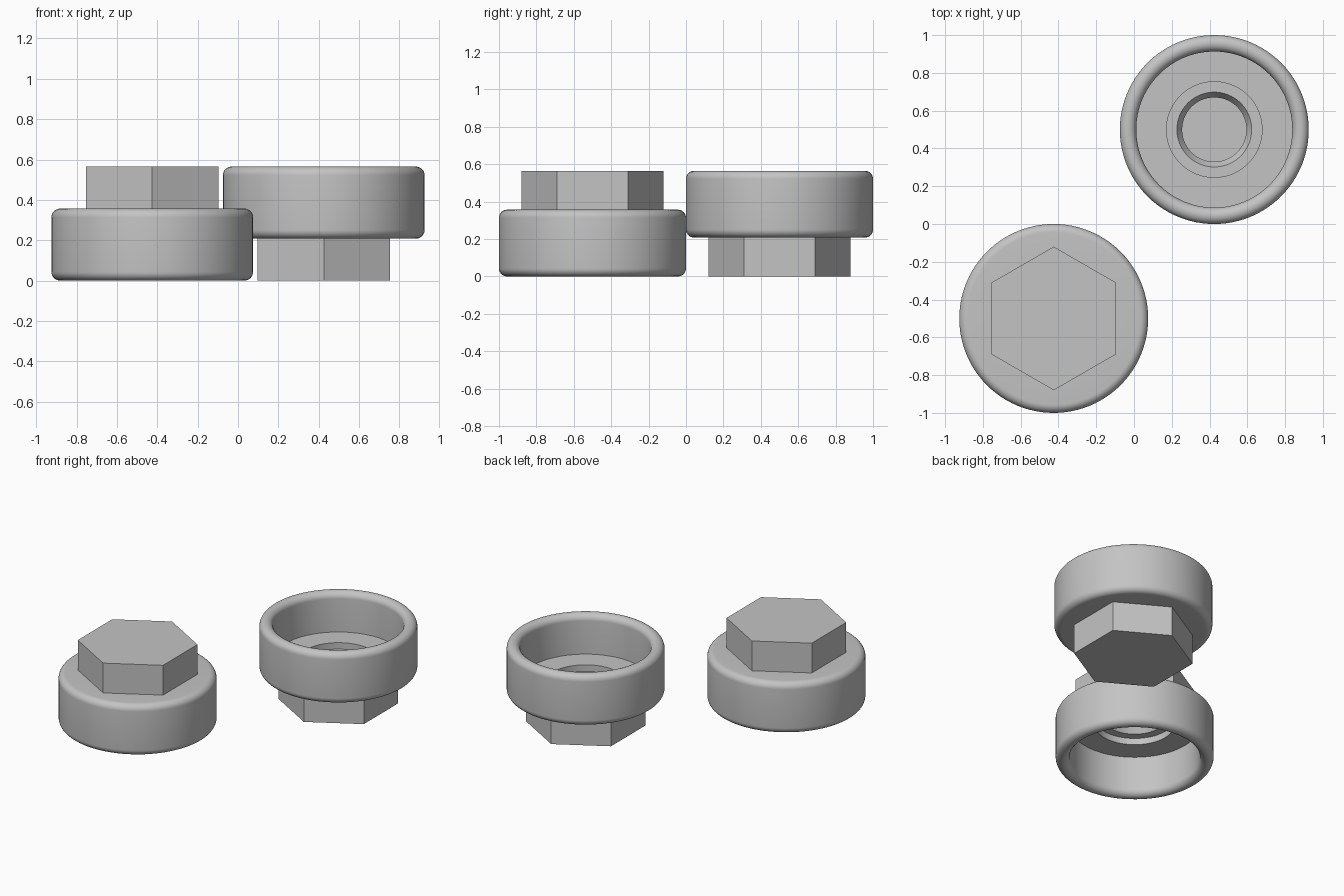
import bpy, bmesh, math
from mathutils import Matrix, Vector

if "Cube" in bpy.data.objects:
    bpy.data.objects.remove(bpy.data.objects["Cube"])

HEIGHT, SHOULDER, RADIUS, BORE = 0.565, 0.208, 0.5, 0.413
HEX_RADIUS = 0.38
ROUND = (RADIUS - BORE) / 2

grey = bpy.data.materials.new("plain grey")
grey.use_nodes = True
grey.diffuse_color = (0.55, 0.55, 0.55, 1)
grey.node_tree.nodes["Principled BSDF"].inputs["Base Color"].default_value = grey.diffuse_color


def arc(r, z, start, end, steps=8):
    """Points of a rounded edge in the (radius, height) plane."""
    angles = [math.radians(start + (end - start) * i / steps) for i in range(steps + 1)]
    return [(r + ROUND * math.cos(a), z + ROUND * math.sin(a)) for a in angles]


def finish(bm, name, place):
    bmesh.ops.transform(bm, matrix=place, verts=bm.verts)
    mesh = bpy.data.meshes.new(name)
    bm.to_mesh(mesh)
    bm.free()
    mesh.materials.append(grey)
    obj = bpy.data.objects.new(name, mesh)
    bpy.context.collection.objects.link(obj)
    return obj


def cup(name, place):
    # Stepped bore, rounded rim and rounded outer wall, turned about z
    profile = [(0, 0.1), (0.17, 0.1), (0.17, 0.2), (0.198, 0.245), (0.253, 0.245),
               (0.253, 0.29), (BORE, 0.29)]
    profile += arc(BORE + ROUND, HEIGHT - ROUND, 180, 0, 16)
    profile += arc(RADIUS - ROUND, SHOULDER + ROUND, 0, -90)
    profile += [(0.3, SHOULDER)]
    bm = bmesh.new()
    verts = [bm.verts.new((r, 0, z)) for r, z in profile]
    edges = [bm.edges.new(pair) for pair in zip(verts, verts[1:])]
    bmesh.ops.spin(bm, geom=verts + edges, cent=(0, 0, 0), axis=(0, 0, 1),
                   angle=math.tau, steps=96)
    bmesh.ops.remove_doubles(bm, verts=bm.verts, dist=0.0001)
    # Face the walls away from the material
    bmesh.ops.recalc_face_normals(bm, faces=bm.faces)
    floor = min(bm.faces, key=lambda f: f.calc_center_median().xy.length)
    if floor.normal.z < 0:
        bmesh.ops.reverse_faces(bm, faces=bm.faces)
    obj = finish(bm, name, place)
    bpy.ops.object.select_all(action='DESELECT')
    obj.select_set(True)
    bpy.context.view_layer.objects.active = obj
    bpy.ops.object.shade_smooth_by_angle(angle=math.radians(30))


def hex_head(name, place):
    # Six-sided head, open where it joins the cup
    bm = bmesh.new()
    bmesh.ops.create_cone(bm, cap_ends=True, segments=6, radius1=HEX_RADIUS,
                          radius2=HEX_RADIUS, depth=SHOULDER,
                          matrix=Matrix.Translation((0, 0, SHOULDER / 2)))
    # Put corners on the y axis
    if not any(abs(v.co.x) < 0.01 for v in bm.verts):
        bmesh.ops.rotate(bm, verts=bm.verts, cent=(0, 0, 0),
                         matrix=Matrix.Rotation(math.pi / 6, 3, 'Z'))
    bm.normal_update()
    inner = [f for f in bm.faces if f.normal.z > 0.9]
    bmesh.ops.delete(bm, geom=inner, context='FACES_ONLY')
    finish(bm, name, place)


# One cap stands on its head, the other is turned over
upright = Matrix.Translation((0.425, 0.5, 0))
inverted = Matrix.Translation((-0.425, -0.5, HEIGHT)) @ Matrix.Rotation(math.pi, 4, 'X')
for side, place in (("left", upright), ("right", inverted)):
    cup(side + "_cap_cup", place)
    hex_head(side + "_cap_hex_head", place)
